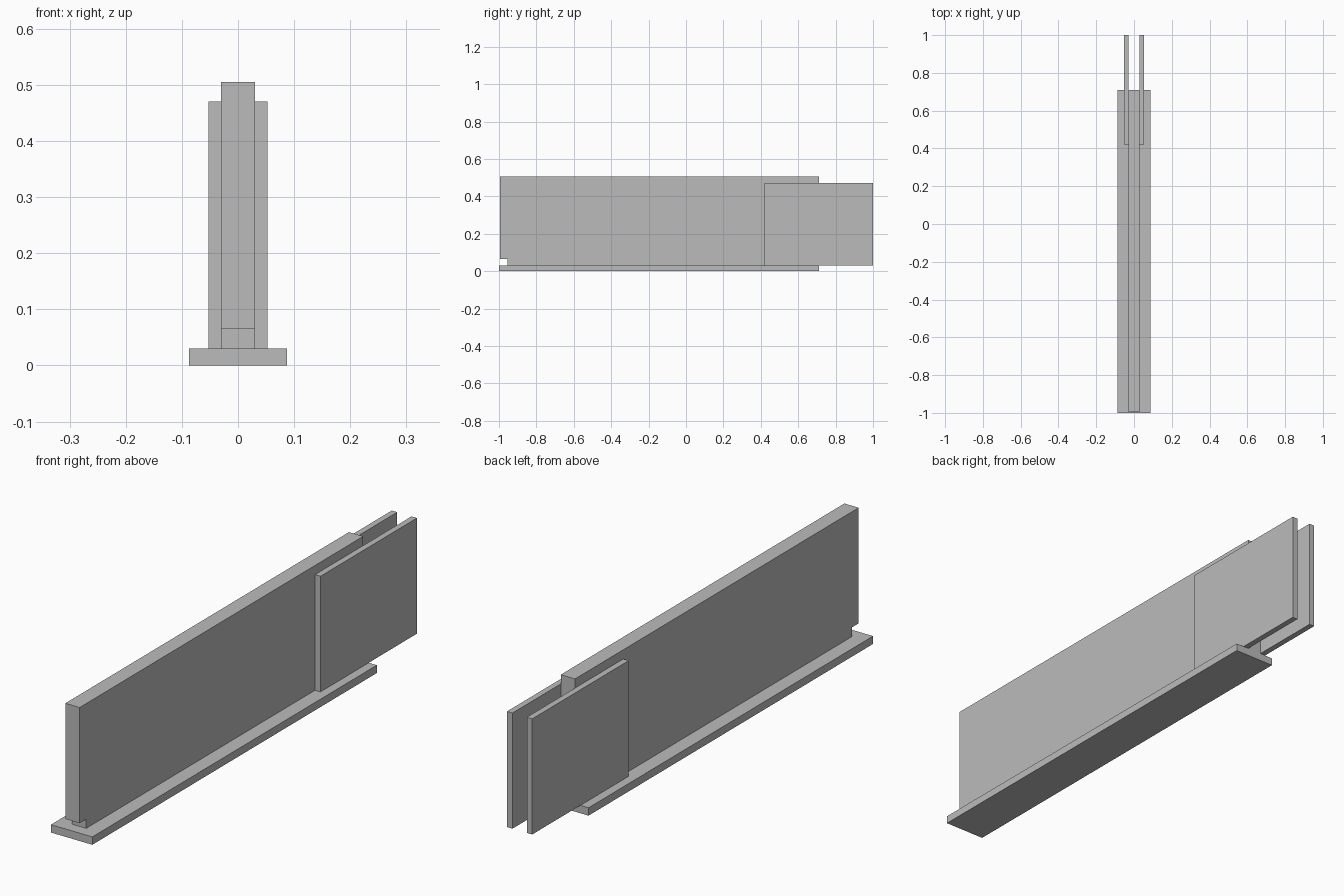
import bpy
import bmesh

cube = bpy.data.objects.get("Cube")
if cube:
    bpy.data.objects.remove(cube, do_unlink=True)

# Single plain grey
GREY = (0.5, 0.5, 0.5, 1.0)
steel = bpy.data.materials.new("grey steel")
steel.use_nodes = True
steel.diffuse_color = GREY
steel.node_tree.nodes["Principled BSDF"].inputs["Base Color"].default_value = GREY


def plate(name, x0, x1, outline):
    """Extrude a side outline of (y, z) points from x0 to x1."""
    bm = bmesh.new()
    face = bm.faces.new([bm.verts.new((x0, y, z)) for y, z in outline])
    new = bmesh.ops.extrude_face_region(bm, geom=[face])["geom"]
    moved = [v for v in new if isinstance(v, bmesh.types.BMVert)]
    bmesh.ops.translate(bm, verts=moved, vec=(x1 - x0, 0, 0))
    bmesh.ops.recalc_face_normals(bm, faces=bm.faces)
    mesh = bpy.data.meshes.new(name)
    bm.to_mesh(mesh)
    bm.free()
    mesh.materials.append(steel)
    obj = bpy.data.objects.new(name, mesh)
    bpy.context.collection.objects.link(obj)
    return obj


def box_outline(y0, y1, z0, z1):
    return [(y0, z0), (y1, z0), (y1, z1), (y0, z1)]


BACK, BASE_TOP, WEB_HALF = 0.71, 0.03, 0.03

# Flat base flange
plate("base_flange", -0.087, 0.087, box_outline(-1, BACK, 0, BASE_TOP))

# Upright web with a notch at the lower front corner
plate("upright_web", -WEB_HALF, WEB_HALF, [
    (-0.955, BASE_TOP), (BACK, BASE_TOP), (BACK, 0.505),
    (-0.995, 0.505), (-0.995, 0.065), (-0.955, 0.065)])

# Pair of splice plates clasping the back end of the web
for side, sign in (("left", 1), ("right", -1)):
    plate(side + "_splice_plate", sign * WEB_HALF, sign * 0.053,
          box_outline(0.42, 1, BASE_TOP, 0.47))
